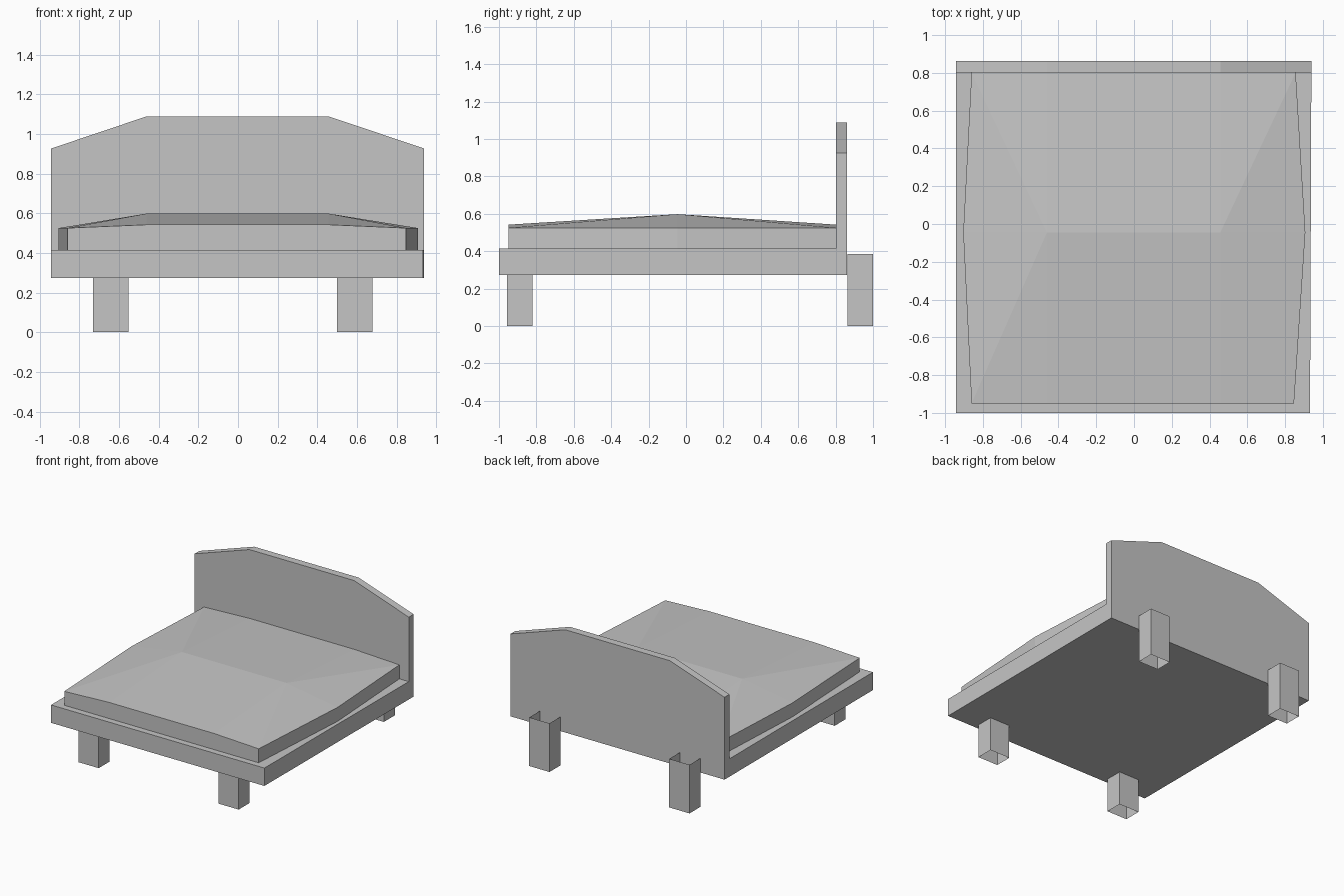
import bpy, bmesh
from mathutils import Vector

old = bpy.data.objects.get("Cube")
if old:
    bpy.data.objects.remove(old, do_unlink=True)

# One plain grey for the whole bed
grey = bpy.data.materials.new("plain_grey")
grey.use_nodes = True
colour = (0.56, 0.56, 0.56, 1)
grey.diffuse_color = colour
grey.node_tree.nodes["Principled BSDF"].inputs["Base Color"].default_value = colour


def finish(name, bm, closed=True):
    if closed:
        bmesh.ops.recalc_face_normals(bm, faces=bm.faces[:])
    mesh = bpy.data.meshes.new(name)
    bm.to_mesh(mesh)
    bm.free()
    mesh.materials.append(grey)
    obj = bpy.data.objects.new(name, mesh)
    bpy.context.collection.objects.link(obj)
    return obj


def extrude(bm, faces, offset):
    geom = bmesh.ops.extrude_face_region(bm, geom=faces)["geom"]
    verts = [g for g in geom if isinstance(g, bmesh.types.BMVert)]
    bmesh.ops.translate(bm, verts=verts, vec=Vector(offset))
    return verts


BASE, DECK, SHOULDER, CREST = 0.272, 0.414, 0.926, 1.088
BACK, BOARD = 0.862, 0.802

# Headboard outline, thickened, with the platform drawn out of its lower part
bm = bmesh.new()
outline = [(-0.942, BASE), (0.939, BASE), (0.939, SHOULDER),
           (0.457, CREST), (-0.461, CREST), (-0.942, SHOULDER)]
panel = bm.faces.new([bm.verts.new((x, BOARD, z)) for x, z in outline])
back_panel = bmesh.ops.extrude_face_region(bm, geom=[panel], use_keep_orig=True)["geom"]
bmesh.ops.translate(bm, vec=(0, BACK - BOARD, 0),
                    verts=[g for g in back_panel if isinstance(g, bmesh.types.BMVert)])
bmesh.ops.recalc_face_normals(bm, faces=bm.faces[:])
front = [f for f in bm.faces if f.normal.y < -0.9]
edges = {e for f in front for e in f.edges}
verts = {v for f in front for v in f.verts}
bmesh.ops.bisect_plane(bm, geom=front + list(edges) + list(verts),
                       plane_co=(0, 0, DECK), plane_no=(0, 0, 1))
bm.normal_update()
lower = [f for f in bm.faces
         if abs(f.normal.y) > 0.9 and f.calc_center_median().y < BOARD + 0.01
         and f.calc_center_median().z < DECK]
for v in extrude(bm, lower, (0, -1 - BOARD, 0)):
    if v.co.x > 0:
        v.co.x = 0.932
finish("bed_frame_and_headboard", bm)

# Mattress: rows across the bed, bulging and crowned in the middle
bm = bmesh.new()
rows = [(-0.95, -0.86, 0.847, 0.542),
        (-0.045, -0.904, 0.907, 0.598),
        (BOARD, -0.86, 0.856, 0.542)]
EDGE = 0.525
grid = [[bm.verts.new(p) for p in ((left, y, EDGE), (-0.461, y, crown),
                                   (0.457, y, crown), (right, y, EDGE))]
        for y, left, right, crown in rows]
for j in range(2):
    for i in range(3):
        a, b = grid[j][i], grid[j][i + 1]
        d, c = grid[j + 1][i], grid[j + 1][i + 1]
        if i == 1:
            bm.faces.new((a, b, c, d))
        elif (i == 0) == (j == 0):
            # Fold each corner from the crown to the outer corner
            bm.faces.new((a, b, c))
            bm.faces.new((a, c, d))
        else:
            bm.faces.new((a, b, d))
            bm.faces.new((b, c, d))
# Sides dropped from the rim to the platform
rim = (grid[0] + [grid[1][3]] + grid[2][::-1] + [grid[1][0]])
feet = [bm.verts.new((v.co.x, v.co.y, DECK)) for v in rim]
for k in range(len(rim)):
    n = (k + 1) % len(rim)
    bm.faces.new((rim[k], feet[k], feet[n], rim[n]))
bm.faces.new(feet[::-1])
finish("mattress", bm)

# Legs: square tubes, open at both ends
LEG_W, LEG_D, LEG_H = 0.178, 0.136, 0.386
for x, side in ((-0.642, "right"), (0.588, "left")):
    for y, end in ((-0.89, "front"), (0.932, "rear")):
        bm = bmesh.new()
        bmesh.ops.create_cube(bm, size=1)
        bmesh.ops.scale(bm, vec=(LEG_W, LEG_D, LEG_H), verts=bm.verts[:])
        bmesh.ops.translate(bm, vec=(x, y, LEG_H / 2), verts=bm.verts[:])
        bm.normal_update()
        caps = [f for f in bm.faces if abs(f.normal.z) > 0.9]
        bmesh.ops.delete(bm, geom=caps, context="FACES_ONLY")
        finish(f"{end}_{side}_leg", bm, closed=False)
